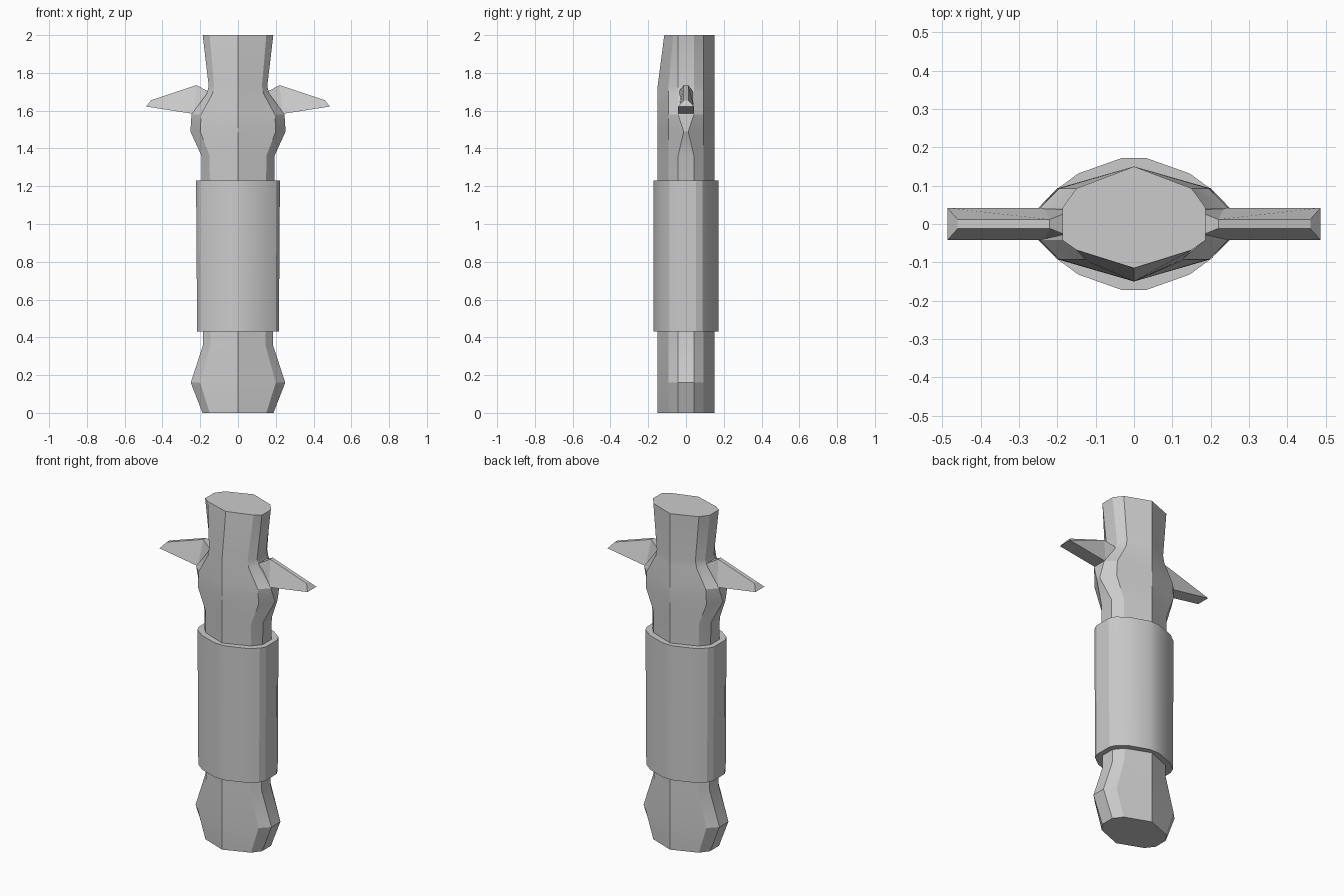
import bpy, bmesh, math

if "Cube" in bpy.data.objects:
    bpy.data.objects.remove(bpy.data.objects["Cube"])


def loft(name, rings, smooth=True):
    """Skin a list of equal-length point rings and cap both ends."""
    bm = bmesh.new()
    loops = [[bm.verts.new(p) for p in ring] for ring in rings]
    n = len(loops[0])
    for a, b in zip(loops, loops[1:]):
        for i in range(n):
            j = (i + 1) % n
            bm.faces.new((a[i], a[j], b[j], b[i]))
    bm.faces.new(loops[0][::-1])
    bm.faces.new(loops[-1])
    bmesh.ops.recalc_face_normals(bm, faces=bm.faces[:])
    mesh = bpy.data.meshes.new(name)
    bm.to_mesh(mesh)
    bm.free()
    ob = bpy.data.objects.new(name, mesh)
    bpy.context.collection.objects.link(ob)
    if smooth:
        bpy.ops.object.select_all(action='DESELECT')
        ob.select_set(True)
        bpy.context.view_layer.objects.active = ob
        bpy.ops.object.shade_smooth_by_angle(angle=math.radians(25))
    return ob


def grip_ring(z, side_x, shoulder_x, side_y=0.042, front=-0.15, front_shoulder=-0.092):
    """Ten-sided section with a ridge down the front and back."""
    half = [(0, front), (shoulder_x, front_shoulder), (side_x, -side_y),
            (side_x, side_y), (shoulder_x, 0.093), (0, 0.15)]
    pts = half + [(-x, y) for x, y in half[-2:0:-1]]
    return [(x, y, z) for x, y in pts]


# Core: pommel, grip, bulge and flared blade root
loft("grip_core", [
    grip_ring(0.0, 0.188, 0.15),
    grip_ring(0.16, 0.25, 0.20),
    grip_ring(0.36, 0.185, 0.145),
    grip_ring(1.36, 0.193, 0.15),
    grip_ring(1.49, 0.252, 0.20, side_y=0.012),
    grip_ring(1.58, 0.246, 0.195),
    grip_ring(1.69, 0.165, 0.135),
    grip_ring(1.73, 0.155, 0.127),
    grip_ring(2.0, 0.187, 0.15, front=-0.115, front_shoulder=-0.068),
])

# Sleeve around the grip
quarter = [(0.222, 0.052), (0.205, 0.088), (0.145, 0.132), (0.032, 0.172)]
right_half = [(x, -y) for x, y in quarter[::-1]] + quarter
outline = right_half + [(-x, y) for x, y in right_half[::-1]]
loft("grip_sleeve", [
    [(x * s, y, z) for x, y in outline] for z, s in ((0.43, 0.975), (1.23, 1.0))
])


def guard_ring(top_x, top_z, top_y, low_x, low_z, low_y=0.042):
    return [(top_x, -top_y, top_z), (top_x, top_y, top_z),
            (low_x, low_y, low_z), (low_x, -low_y, low_z)]


# Crossguard: one tapered wing per side
for side, label in ((1, "right"), (-1, "left")):
    wing = [guard_ring(0.145, 1.695, 0.042, 0.145, 1.60),
            guard_ring(0.22, 1.735, 0.012, 0.235, 1.583),
            guard_ring(0.46, 1.655, 0.012, 0.487, 1.622)]
    loft("guard_" + label, [[(side * x, y, z) for x, y, z in r] for r in wing], smooth=False)
